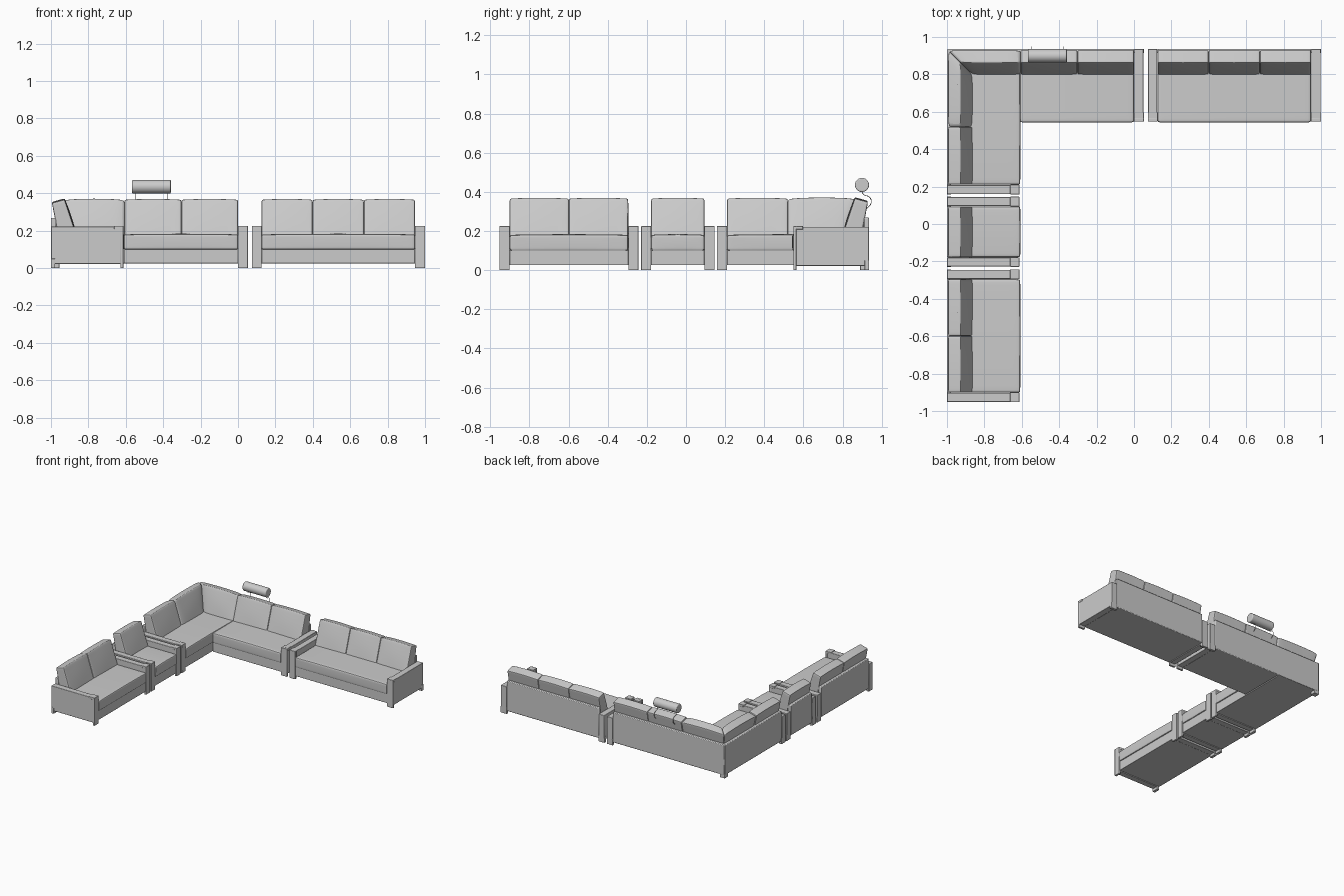
import bpy, bmesh, math
from mathutils import Vector

if "Cube" in bpy.data.objects:
    bpy.data.objects.remove(bpy.data.objects["Cube"])

# Local frame: u runs along the sofa, d runs from its front to its back
def back_run(u, d, z):
    return Vector((u, 0.55 + d, z))

def left_run(u, d, z):
    return Vector((-0.615 - d, u, z))

def finish(bm, name):
    bmesh.ops.recalc_face_normals(bm, faces=bm.faces)
    me = bpy.data.meshes.new(name)
    bm.to_mesh(me)
    bm.free()
    ob = bpy.data.objects.new(name, me)
    bpy.context.collection.objects.link(ob)
    return ob

def smooth(ob, angle=40):
    bpy.ops.object.select_all(action='DESELECT')
    ob.select_set(True)
    bpy.context.view_layer.objects.active = ob
    bpy.ops.object.shade_smooth_by_angle(angle=math.radians(angle))

def box(name, run, u, d, z, bevel=0.002):
    bm = bmesh.new()
    bmesh.ops.create_cube(bm, size=1)
    for v in bm.verts:
        c = v.co + Vector((0.5, 0.5, 0.5))
        v.co = run(*[lo + (hi - lo) * k for (lo, hi), k in zip((u, d, z), c)])
    ob = finish(bm, name)
    m = ob.modifiers.new("bevel", 'BEVEL')
    m.width, m.segments = bevel, 2
    smooth(ob)
    return ob

# Soft cushion: quad section (front bottom, front top, back top, back bottom) with mitred ends
def cushion(name, run, u, section, mitre=(0, 0), radius=0.016, puff=(0.008, 0.006)):
    fb, ft, bt, bb = [Vector(p) for p in section]
    size = (u[1] - u[0], (bb - fb).length, (ft - fb).length)
    bm = bmesh.new()
    bmesh.ops.create_cube(bm, size=1)
    bmesh.ops.subdivide_edges(bm, edges=bm.edges[:], cuts=3, use_grid_fill=True)
    for v in bm.verts:
        par = []
        for k, length in zip(v.co, size):
            e = min(radius / length, 0.25)
            par.append([0, e, 0.5, 1 - e, 1][round((k + 0.5) * 4)])
        s, t, w = par
        d, z = fb.lerp(ft, w).lerp(bb.lerp(bt, w), t)
        a, b = u[0] + mitre[0] * d, u[1] + mitre[1] * d
        swell = 4 * s * (1 - s)
        d2 = d - puff[0] * swell * 4 * w * (1 - w) * (1 - t)
        v.co = run(a + (b - a) * s, d2, z + puff[1] * swell * w)
    ob = finish(bm, name)
    m = ob.modifiers.new("soft", 'SUBSURF')
    m.levels = m.render_levels = 2
    smooth(ob, 60)

BACK = [(0.245, 0.165), (0.312, 0.367), (0.380, 0.348), (0.345, 0.165)]
SEAT = [(-0.006, 0.098), (-0.007, 0.180), (0.330, 0.180), (0.330, 0.098)]

def back_cushion(name, run, a, b, mitre=(0, 0)):
    cushion(name + "_back_cushion", run, (a, b), BACK, mitre)

def seat(name, run, a, b, panel_start=None, end=None):
    box(name + "_base", run, (a, end or b), (0.003, 0.37), (0.025, 0.102))
    box(name + "_back_panel", run, (a if panel_start is None else panel_start, end or b),
        (0.358, 0.385), (0.025, 0.268), 0.005)
    cushion(name + "_seat_cushion", run, (a, b), SEAT, radius=0.018, puff=(0.003, 0.005))

def arm(name, run, a, b):
    box(name + "_arm_post", run, (a, b), (-0.002, 0.014), (0, 0.225))
    box(name + "_arm_cap", run, (a, b), (0.012, 0.047), (0.208, 0.225))
    box(name + "_arm_panel", run, (a + 0.002, b - 0.002), (0.012, 0.385), (0.022, 0.221), 0.003)
    box(name + "_rear_foot", run, (a, b), (0.363, 0.385), (0, 0.05))

# Straight sofas: name, run, arm start, seat start, seat end, arm end, cushion count
for name, run, a, s0, s1, b, n in [
        ("three_seater", back_run, 0.074, 0.126, 0.946, 1.0, 3),
        ("armchair", left_run, -0.229, -0.178, 0.094, 0.146, 1),
        ("loveseat", left_run, -0.953, -0.901, -0.295, -0.243, 2)]:
    seat(name, run, s0, s1)
    arm(name + "_first", run, a, s0)
    arm(name + "_second", run, s1, b)
    step = (s1 - s0) / n
    for i in range(n):
        back_cushion(f"{name}_{i + 1}", run, s0 + i * step, s0 + (i + 1) * step)

# Corner sofa
seat("corner_left", left_run, 0.210, 0.85, end=0.934)
seat("corner_right", back_run, -0.610, 0.0, panel_start=-0.998)
arm("corner_left", left_run, 0.158, 0.210)
arm("corner_right", back_run, 0.0, 0.053)
box("corner_foot", left_run, (0.89, 0.934), (0.34, 0.384), (0, 0.03))
back_cushion("corner_left_end", left_run, 0.210, 0.52)
back_cushion("corner_left_mitred", left_run, 0.52, 0.55, (0, 1))
back_cushion("corner_right_mitred", back_run, -0.615, -0.607, (-1, 0))
back_cushion("corner_right_middle", back_run, -0.607, -0.303)
back_cushion("corner_right_end", back_run, -0.303, 0.0)

# Headrest roll with its two bent wire holders
bpy.ops.mesh.primitive_cylinder_add(vertices=32, radius=0.036, depth=0.208,
                                    location=(-0.463, 0.899, 0.435), rotation=(0, math.pi / 2, 0))
roll = bpy.context.object
roll.name = "headrest_roll"
m = roll.modifiers.new("bevel", 'BEVEL')
m.width, m.segments = 0.006, 3
smooth(roll)
for x in (-0.547, -0.379):
    cu = bpy.data.curves.new("headrest_wire", 'CURVE')
    cu.dimensions = '3D'
    cu.bevel_depth, cu.bevel_resolution = 0.0018, 2
    cu.use_fill_caps = True
    sp = cu.splines.new('BEZIER')
    pts = [(0.899, 0.425), (0.905, 0.388), (0.938, 0.372), (0.946, 0.345), (0.920, 0.310)]
    sp.bezier_points.add(len(pts) - 1)
    for p, (y, z) in zip(sp.bezier_points, pts):
        p.co = (x, y, z)
        p.handle_left_type = p.handle_right_type = 'AUTO'
    bpy.context.collection.objects.link(bpy.data.objects.new("headrest_wire", cu))
